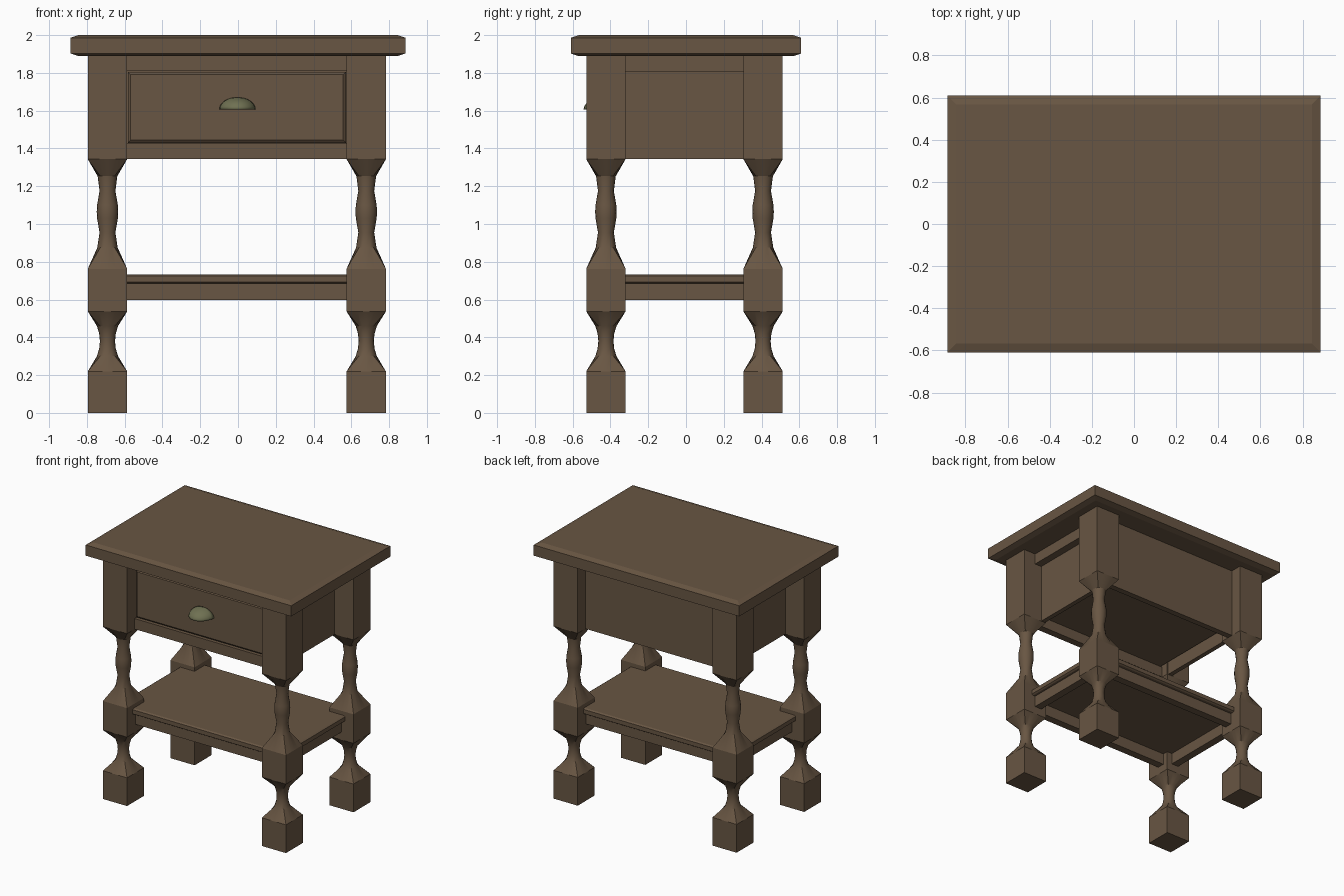
import bpy, bmesh, math
from mathutils import Vector

if "Cube" in bpy.data.objects:
    bpy.data.objects.remove(bpy.data.objects["Cube"])

OX, OY = -0.006, -0.008          # base sits slightly off the centre of the top
LX, LY, LH = 0.685, 0.416, 0.104  # leg centres and half width


def material(name, rgb):
    m = bpy.data.materials.new(name)
    m.diffuse_color = (*rgb, 1)
    m.use_nodes = True
    m.node_tree.nodes["Principled BSDF"].inputs["Base Color"].default_value = m.diffuse_color
    return m


wood = material("brown_wood", (0.14, 0.093, 0.056))
metal = material("aged_brass", (0.16, 0.165, 0.085))


def finish(name, bm, mat, smooth=False):
    bmesh.ops.recalc_face_normals(bm, faces=bm.faces)
    me = bpy.data.meshes.new(name)
    bm.to_mesh(me)
    bm.free()
    me.materials.append(mat)
    ob = bpy.data.objects.new(name, me)
    bpy.context.collection.objects.link(ob)
    if smooth:
        bpy.context.view_layer.objects.active = ob
        ob.select_set(True)
        bpy.ops.object.shade_smooth_by_angle(angle=math.radians(25))
        ob.select_set(False)
    return ob


def loft(rings):
    bm = bmesh.new()
    loops = [[bm.verts.new(p) for p in r] for r in rings]
    n = len(loops[0])
    for a, b in zip(loops, loops[1:]):
        for i in range(n):
            j = (i + 1) % n
            bm.faces.new((a[i], a[j], b[j], b[i]))
    bm.faces.new(loops[0][::-1])
    bm.faces.new(loops[-1])
    return bm


def box(name, x0, x1, y0, y1, z0, z1):
    rect = [(x0, y0), (x1, y0), (x1, y1), (x0, y1)]
    return finish(name, loft([[(x, y, z) for x, y in rect] for z in (z0, z1)]), wood)


def slab(name, hx, hy, z0, z1, inset, drop, cx=0, cy=0):
    """Board with chamfered top and bottom edges."""
    def rect(i, z):
        return [(cx + sx * (hx - i), cy + sy * (hy - i), z)
                for sx, sy in ((-1, -1), (1, -1), (1, 1), (-1, 1))]
    return finish(name, loft([rect(inset, z0), rect(0, z0 + drop),
                              rect(0, z1 - drop), rect(inset, z1)]), wood)


# Table top
slab("table_top", 0.886, 0.61, 1.889, 2.0, 0.042, 0.014)

# Turned legs: square blocks (S) joined by round turnings (R)
profile = [(0, LH, 'S'), (0.22, LH, 'S'), (0.30, 0.056, 'R'), (0.34, 0.044, 'R'),
           (0.38, 0.040, 'R'), (0.42, 0.044, 'R'), (0.46, 0.056, 'R'),
           (0.537, LH, 'S'), (0.763, LH, 'S'), (0.875, 0.054, 'R'), (0.955, 0.042, 'R'),
           (1.03, 0.055, 'R'), (1.065, 0.057, 'R'), (1.10, 0.055, 'R'),
           (1.175, 0.042, 'R'), (1.253, 0.052, 'R'), (1.343, LH, 'S'), (1.889, LH, 'S')]


def leg_ring(cx, cy, z, r, kind):
    pts = []
    for i in range(16):
        a = math.tau * i / 16
        c, s = math.cos(a), math.sin(a)
        k = r / max(abs(c), abs(s)) if kind == 'S' else r
        pts.append((cx + k * c, cy + k * s, z))
    return pts


for sx, side in ((-1, "left"), (1, "right")):
    for sy, end in ((-1, "front"), (1, "back")):
        finish(f"{end}_{side}_leg",
               loft([leg_ring(OX + sx * LX, OY + sy * LY, *p) for p in profile]), wood, True)

ix, iy = LX - LH + 0.01, LY - LH + 0.01   # rails reach just into the legs


def side_rail(name, sx, outer, inner, z0, z1):
    xs = sorted((OX + sx * outer, OX + sx * inner))
    box(name, *xs, OY - iy, OY + iy, z0, z1)


def end_rail(name, sy, outer, inner, z0, z1):
    ys = sorted((OY + sy * outer, OY + sy * inner))
    box(name, OX - ix, OX + ix, *ys, z0, z1)


# Side panels with top rails, and lower stretchers
for sx, side in ((-1, "left"), (1, "right")):
    side_rail(f"{side}_panel", sx, 0.626, 0.59, 1.343, 1.889)
    side_rail(f"{side}_top_rail", sx, 0.685, 0.62, 1.805, 1.889)
    side_rail(f"{side}_stretcher", sx, 0.685, 0.625, 0.597, 0.686)

# Back panel, front rails, front and back stretchers
end_rail("back_panel", 1, 0.426, 0.38, 1.343, 1.889)
end_rail("front_top_rail", -1, 0.426, 0.37, 1.81, 1.889)
end_rail("front_bottom_rail", -1, 0.426, 0.37, 1.343, 1.425)
for sy, end in ((-1, "front"), (1, "back")):
    end_rail(f"{end}_stretcher", sy, 0.416, 0.356, 0.597, 0.686)

# Shelf
slab("shelf", 0.715, 0.45, 0.684, 0.732, 0.012, 0.008, OX, OY)


# Drawer front with a bevelled border, set in the frame
def front_rect(i, y):
    hx, z0, z1 = 0.577, 1.43, 1.805
    return [(OX + sx * (hx - i), OY + y, z) for sx, z in
            ((-1, z0 + i), (1, z0 + i), (1, z1 - i), (-1, z1 - i))]


finish("drawer_front", loft([front_rect(0, -0.37), front_rect(0, -0.408),
                             front_rect(0.014, -0.42)]), wood)

# Drawer box
box("drawer_bottom", OX - 0.57, OX + 0.57, OY - 0.37, OY + 0.37, 1.43, 1.45)
box("drawer_back", OX - 0.57, OX + 0.57, OY + 0.35, OY + 0.37, 1.45, 1.78)
for sx, side in ((-1, "left"), (1, "right")):
    xs = sorted((OX + sx * 0.57, OX + sx * 0.55))
    box(f"drawer_{side}_side", *xs, OY - 0.37, OY + 0.35, 1.45, 1.78)

# Cup pull: quarter of an ellipsoid, open below
bm = bmesh.new()
bmesh.ops.create_uvsphere(bm, u_segments=24, v_segments=16, radius=1)
for no in ((0, 0, -1), (0, 1, 0)):
    bmesh.ops.bisect_plane(bm, geom=bm.verts[:] + bm.edges[:] + bm.faces[:], dist=1e-4,
                           plane_co=(0, 0, 0), plane_no=no, clear_outer=True)
bmesh.ops.scale(bm, vec=(0.096, 0.115, 0.064), verts=bm.verts)
bmesh.ops.translate(bm, vec=Vector((OX + 0.003, OY - 0.419, 1.607)), verts=bm.verts)
pull = finish("cup_pull", bm, metal, True)
shell = pull.modifiers.new("shell", 'SOLIDIFY')
shell.thickness = 0.008
shell.offset = -1
